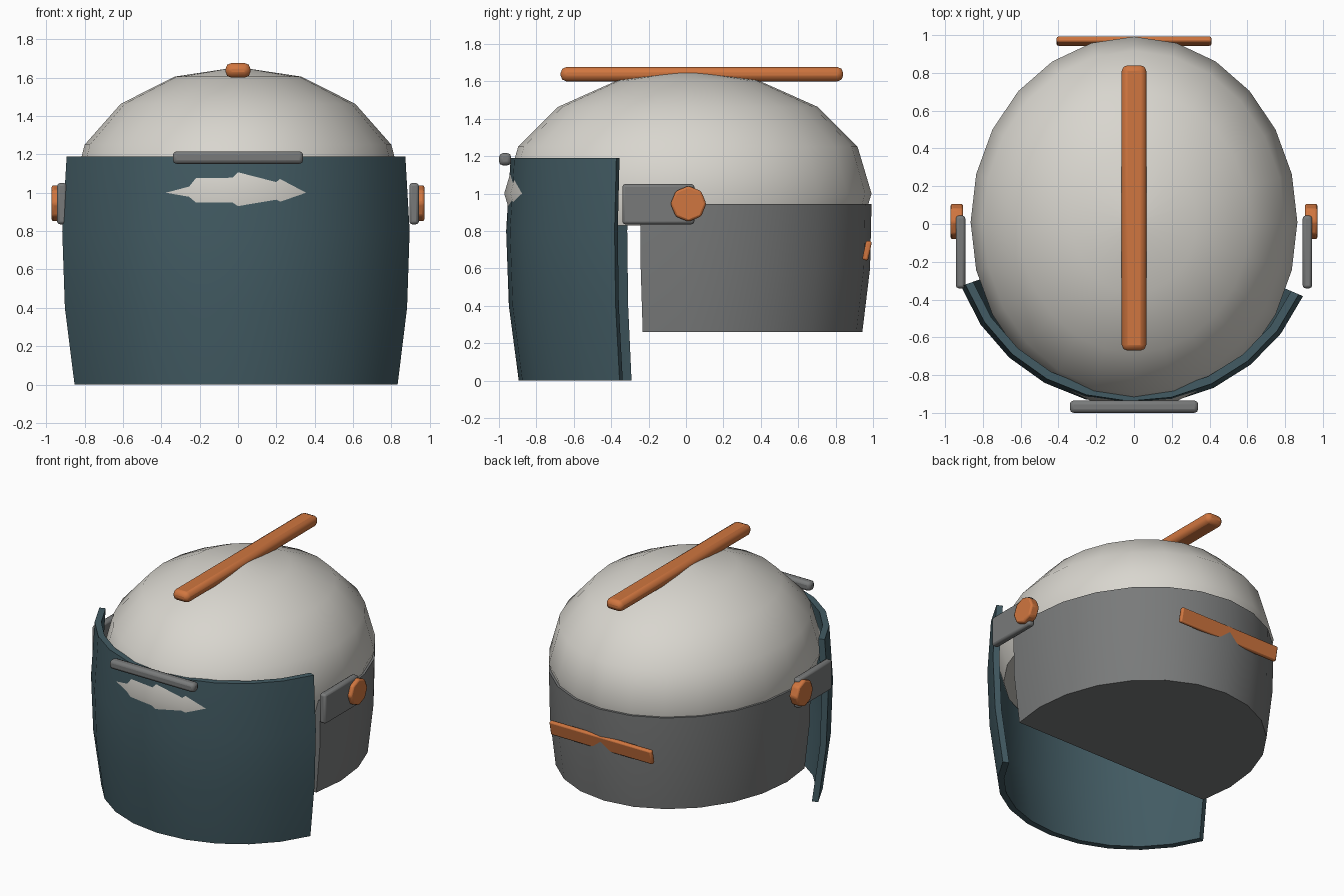
import bpy, bmesh, math
from math import sin, cos, pi, radians

cube = bpy.data.objects.get("Cube")
if cube:
    bpy.data.objects.remove(cube, do_unlink=True)


def material(name, rgb):
    m = bpy.data.materials.new(name)
    m.use_nodes = True
    m.diffuse_color = (*rgb, 1)
    node = next(n for n in m.node_tree.nodes if n.type == 'BSDF_PRINCIPLED')
    node.inputs["Base Color"].default_value = (*rgb, 1)
    return m


white = material("warm white", (0.69, 0.67, 0.62))
teal = material("dark teal", (0.055, 0.105, 0.125))
gray = material("mid gray", (0.19, 0.195, 0.195))
orange = material("orange", (0.63, 0.18, 0.05))


def finish(name, bm, mat, bevel=0, angle=35):
    bmesh.ops.recalc_face_normals(bm, faces=bm.faces)
    mesh = bpy.data.meshes.new(name)
    bm.to_mesh(mesh)
    bm.free()
    mesh.materials.append(mat)
    ob = bpy.data.objects.new(name, mesh)
    bpy.context.collection.objects.link(ob)
    bpy.ops.object.select_all(action='DESELECT')
    ob.select_set(True)
    bpy.context.view_layer.objects.active = ob
    bpy.ops.object.shade_smooth_by_angle(angle=radians(angle))
    if bevel:
        mod = ob.modifiers.new("Bevel", 'BEVEL')
        mod.width, mod.segments = bevel, 2
        mod.limit_method = 'ANGLE'
    return ob


def loft(name, loops, mat):
    """Solid through a stack of closed loops, capped at both ends."""
    bm = bmesh.new()
    rows = [[bm.verts.new(p) for p in loop] for loop in loops]
    n = len(rows[0])
    for a, b in zip(rows, rows[1:]):
        for i in range(n):
            j = (i + 1) % n
            bm.faces.new((a[i], a[j], b[j], b[i]))
    bm.faces.new(rows[0])
    bm.faces.new(rows[-1])
    bmesh.ops.remove_doubles(bm, verts=bm.verts, dist=1e-5)
    return finish(name, bm, mat)


def bar(name, size, loc, mat, bevel, tilt=0):
    bm = bmesh.new()
    bmesh.ops.create_cube(bm, size=1)
    bmesh.ops.scale(bm, vec=size, verts=bm.verts)
    ob = finish(name, bm, mat, bevel)
    ob.location = loc
    ob.rotation_euler.x = tilt
    return ob


RX, RY, CY = 0.865, 0.982, 0.01
EQUATOR, HEIGHT = 1.0, 0.655


def ring(angles, scale, z):
    return [(RX * scale * cos(a), CY + RY * scale * sin(a), z) for a in angles]


# Dome: upper half of an ellipsoid plus a short rim below its equator
full = [2 * pi * i / 24 for i in range(24)]
levels = [ring(full, 0.948, 0.83)]
levels += [ring(full, cos(k * pi / 8), EQUATOR + HEIGHT * sin(k * pi / 8))
           for k in range(4)]
levels.append(ring(full, 0.0005, EQUATOR + HEIGHT))
loft("dome", levels, white)

# Lower shell: wraps the back and sides, flat across the front
wrap = [radians(15 * i - 15) for i in range(15)]
loft("lower_shell", [ring(wrap, s, z) for s, z in
                     ((0.95, 0.26), (0.992, 0.6), (1.0, 0.945))], gray)

# Visor: thick curved plate, slightly turned to one side
arc = [radians(-70 + 13.66 * i) for i in range(11)]


def visor_loop(scale, z):
    outer = [(0.975 * scale * sin(a), -0.962 * scale * cos(a), z) for a in arc]
    t = scale - 0.045
    inner = [(0.975 * t * sin(a), -0.962 * t * cos(a), z) for a in arc]
    return outer + inner[::-1]


visor = [visor_loop(s, z) for s, z in
         ((0.93, 0), (0.985, 0.4), (1.0, 0.8), (0.975, 1.19))]
bm = bmesh.new()
rows = [[bm.verts.new(p) for p in loop] for loop in visor]
count = len(rows[0])
for a, b in zip(rows, rows[1:]):
    for i in range(count):
        j = (i + 1) % count
        bm.faces.new((a[i], a[j], b[j], b[i]))
for row in (rows[0], rows[-1]):
    for i in range(len(arc) - 1):
        bm.faces.new((row[i], row[i + 1], row[-2 - i], row[-1 - i]))
finish("visor", bm, teal)

# Visor grip, top crest and rear strip
bar("visor_grip", (0.68, 0.065, 0.065), (0, -0.967, 1.183), gray, 0.02)
bar("top_crest", (0.13, 1.51, 0.076), (0, 0.085, 1.638), orange, 0.03)
bar("rear_strip", (0.82, 0.032, 0.105), (0, 0.968, 0.695), orange, 0.01,
    radians(-12))

# Hinge arms and eight-sided hinge knobs on both sides
for side, label in ((1, "left"), (-1, "right")):
    bar(label + "_hinge_arm", (0.05, 0.385, 0.215),
        (side * 0.918, -0.148, 0.943), gray, 0.015)
    bm = bmesh.new()
    bmesh.ops.create_cone(bm, cap_ends=True, segments=8, radius1=0.096,
                          radius2=0.096, depth=0.067)
    knob = finish(label + "_hinge_knob", bm, orange, 0.012)
    knob.rotation_euler.y = pi / 2
    knob.location = (side * 0.938, 0.013, 0.945)
